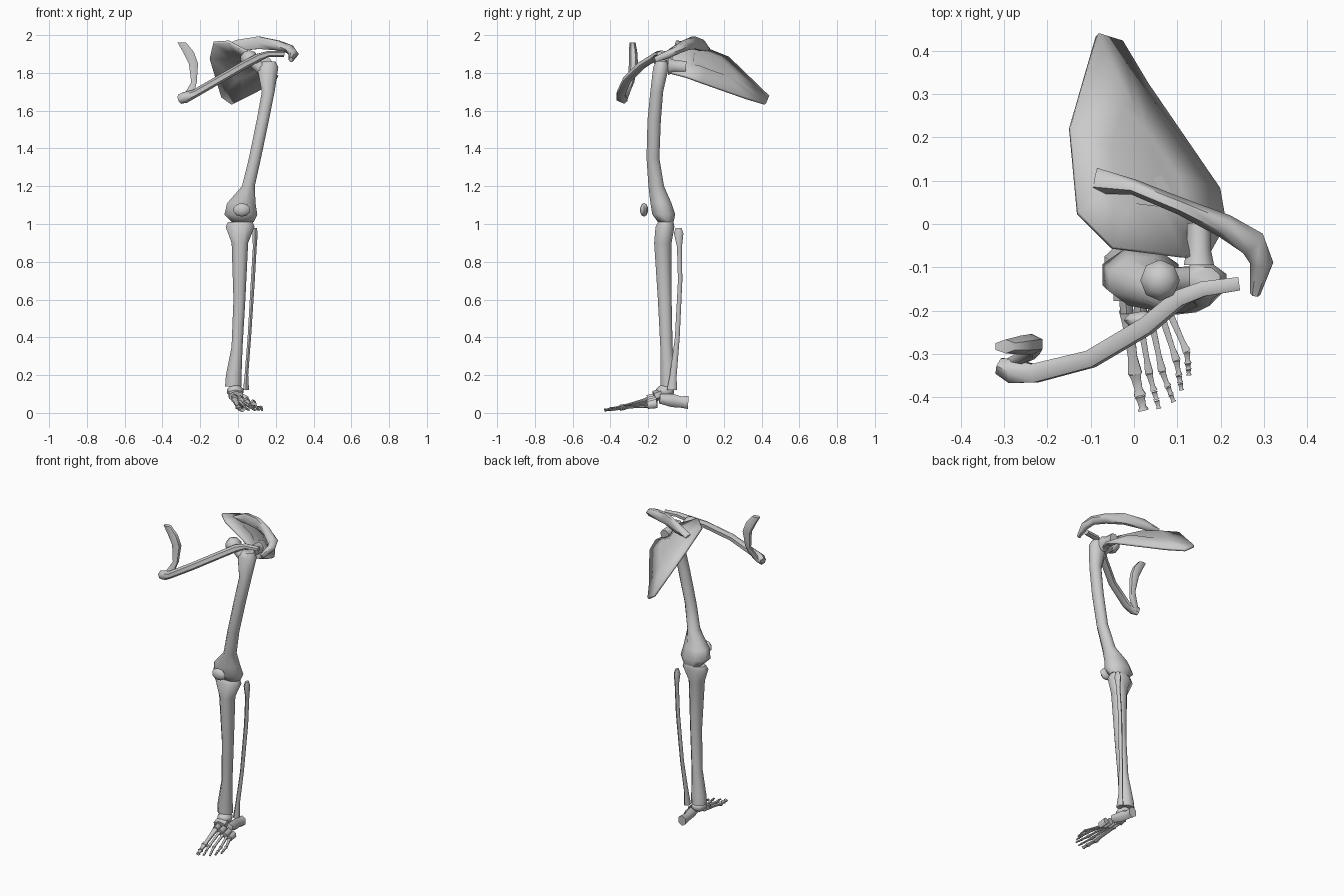
import bpy, bmesh, math
from mathutils import Vector

cube = bpy.data.objects.get("Cube")
if cube:
    bpy.data.objects.remove(cube)

bone = bpy.data.materials.new("bone grey")
bone.use_nodes = True
bone.diffuse_color = (0.6, 0.6, 0.6, 1)
bone.node_tree.nodes["Principled BSDF"].inputs["Base Color"].default_value = (0.6, 0.6, 0.6, 1)


def finish(name, bm, angle=60):
    bmesh.ops.recalc_face_normals(bm, faces=bm.faces)
    mesh = bpy.data.meshes.new(name)
    bm.to_mesh(mesh)
    bm.free()
    mesh.materials.append(bone)
    ob = bpy.data.objects.new(name, mesh)
    bpy.context.collection.objects.link(ob)
    bpy.ops.object.select_all(action='DESELECT')
    ob.select_set(True)
    bpy.context.view_layer.objects.active = ob
    bpy.ops.object.shade_smooth_by_angle(angle=math.radians(angle))
    return ob


def loft(name, sections, ref=(1, 0, 0), axis=None, sides=8):
    """Skin rings (x, y, z, radius along ref, radius across) into one bone."""
    bm = bmesh.new()
    pts = [Vector(s[:3]) for s in sections]
    rings = []
    for i, s in enumerate(sections):
        t = Vector(axis) if axis else pts[min(i + 1, len(pts) - 1)] - pts[max(i - 1, 0)]
        v = t.cross(Vector(ref)).normalized()
        u = v.cross(t).normalized()
        ring = []
        for k in range(sides):
            a = 2 * math.pi * (k + 0.5) / sides
            ring.append(bm.verts.new(pts[i] + u * s[3] * math.cos(a) + v * s[4] * math.sin(a)))
        rings.append(ring)
    for r, q in zip(rings, rings[1:]):
        for k in range(sides):
            j = (k + 1) % sides
            bm.faces.new((r[k], r[j], q[j], q[k]))
    bm.faces.new(rings[0])
    bm.faces.new(rings[-1])
    return finish(name, bm)


def upright(name, spans, sides=8):
    """Bone from level slices (z, x min, x max, y min, y max)."""
    return loft(name, [((a + b) / 2, (c + d) / 2, z, (b - a) / 2 * 1.05, (d - c) / 2 * 1.05)
                       for z, a, b, c, d in spans], axis=(0, 0, 1), sides=sides)


def lump(name, center, size, segments=8, rings=5):
    bm = bmesh.new()
    bmesh.ops.create_uvsphere(bm, u_segments=segments, v_segments=rings, radius=1)
    for v in bm.verts:
        v.co = Vector(center) + Vector([c * s for c, s in zip(v.co, size)])
    return finish(name, bm)


# Thigh bone with its head, and the kneecap
upright("thigh_bone", [
    (1.86, .13, .20, -.16, -.10), (1.83, .10, .215, -.175, -.09), (1.7, .125, .195, -.19, -.12),
    (1.55, .098, .165, -.205, -.132), (1.35, .057, .123, -.21, -.14), (1.2, .02, .09, -.2, -.115),
    (1.11, -.06, .095, -.19, -.075), (1.05, -.075, .105, -.18, -.055), (1.01, -.035, .085, -.15, -.065)])
loft("thigh_neck", [(.14, -.13, 1.81, .035, .035), (.07, -.13, 1.865, .03, .03)], ref=(0, 1, 0))
lump("thigh_head", (.06, -.13, 1.875), (.048, .05, .045))
lump("kneecap", (.02, -.222, 1.075), (.046, .022, .036))

# Shin bones
upright("shin_bone", [
    (1.01, -.055, .08, -.15, -.065), (.985, -.068, .09, -.163, -.06), (.9, -.035, .055, -.17, -.075),
    (.6, -.025, .04, -.15, -.075), (.35, -.035, .025, -.137, -.07), (.2, -.065, .02, -.137, -.055),
    (.14, -.07, .02, -.135, -.05)])
upright("outer_shin_bone", [
    (.98, .083, .1, -.055, -.025), (.95, .074, .106, -.063, -.015), (.88, .078, .1, -.047, -.022),
    (.7, .067, .09, -.042, -.02), (.4, .05, .07, -.058, -.034), (.2, .034, .055, -.085, -.05),
    (.12, .025, .06, -.1, -.05)], sides=6)

# Ankle and heel
lump("ankle_bone", (-.015, -.11, .115), (.045, .05, .035))
loft("heel_bone", [(.03, -.14, .075, .03, .025), (.025, -.07, .065, .028, .035),
                   (.02, -.03, .058, .022, .03), (.02, .012, .055, .028, .034)], sides=6)
loft("instep_bone", [(-.015, -.13, .10, .04, .03), (-.01, -.17, .088, .043, .028)], sides=6)
for i in range(4):
    x = -.02 + .033 * i
    z = .082 - .011 * i
    loft(f"midfoot_bone_{i + 1}", [(x, -.155, z, .018, .024), (x + .003, -.205, z - .008, .017, .02)], sides=6)

# Toes: start x, ball x and y, tip x and y
toes = [(-.018, .002, -.345, .022, -.432), (.01, .035, -.345, .058, -.428), (.035, .065, -.34, .092, -.412),
        (.06, .098, -.315, .11, -.385), (.08, .122, -.295, .127, -.35)]
for i, (sx, bx, by, tx, ty) in enumerate(toes):
    w = .019 if i == 0 else .011
    start, ball, tip = Vector((sx, -.2, .07 - .009 * i)), Vector((bx, by, .03)), Vector((tx, ty, .014))

    def piece(name, a, b, thick):
        loft(name, [(*a.lerp(b, f), thick * k, thick * k * .75)
                    for f, k in ((0, 1), (.2, .8), (.75, .65), (1, 1))], sides=6)
    piece(f"long_foot_bone_{i + 1}", start, ball, w)
    cuts = (0, .6, 1) if i == 0 else (0, .5, .75, 1)
    for j, (f, g) in enumerate(zip(cuts, cuts[1:])):
        piece(f"toe_{i + 1}_part_{j + 1}", ball.lerp(tip, f + .02), ball.lerp(tip, g - .02), w * (.85 - .1 * j))

# Collar bone
loft("collar_bone", [
    (.243, -.138, 1.9, .018, .015), (.16, -.15, 1.9, .02, .016), (.105, -.172, 1.88, .022, .022),
    (.03, -.235, 1.84, .023, .022), (-.1, -.312, 1.765, .023, .022), (-.23, -.345, 1.69, .025, .022),
    (-.28, -.34, 1.67, .032, .03), (-.31, -.328, 1.66, .022, .025)], ref=(0, 1, 0), sides=6)

# Breast plate strip
loft("breast_strip", [
    (-.297, -.283, 1.96, .026, .016), (-.262, -.28, 1.91, .033, .022), (-.236, -.278, 1.85, .028, .024),
    (-.233, -.292, 1.75, .017, .018), (-.25, -.305, 1.71, .024, .014), (-.29, -.325, 1.65, .02, .012)],
    axis=(0, 0, 1), sides=6)

# Shoulder blade: a hollow plate fanned round a raised middle
rim = [(-.13, .025, 1.96), (-.148, .224, 1.88), (-.085, .437, 1.675), (-.03, .42, 1.635), (.03, .32, 1.665),
       (.195, .08, 1.75), (.21, 0, 1.78), (.165, -.08, 1.8), (.11, -.075, 1.88), (-.05, -.055, 1.965)]
bm = bmesh.new()
outer = [bm.verts.new(p) for p in rim]
inner = [bm.verts.new(Vector(p).lerp(Vector((.02, .13, 1.875)), .55)) for p in rim]
for k in range(len(rim)):
    j = (k + 1) % len(rim)
    bm.faces.new((outer[k], outer[j], inner[j], inner[k]))
bm.faces.new(inner)
blade = finish("shoulder_blade", bm)
solid = blade.modifiers.new("thickness", 'SOLIDIFY')
solid.thickness = .014
solid.offset = 0
loft("shoulder_socket", [(.15, 0, 1.83, .03, .035), (.15, -.06, 1.835, .03, .035), (.15, -.095, 1.835, .038, .05)])

# Ridge of the shoulder blade, ending in a hook over the joint
loft("shoulder_ridge", [
    (-.09, .1, 1.925, .01, .03), (.0, .085, 1.945, .035, .018), (.11, .04, 1.96, .038, .02),
    (.21, -.005, 1.945, .03, .028), (.275, -.045, 1.925, .024, .032), (.295, -.09, 1.9, .024, .027),
    (.28, -.162, 1.87, .016, .012)], ref=(0, 0, 1), sides=6)
